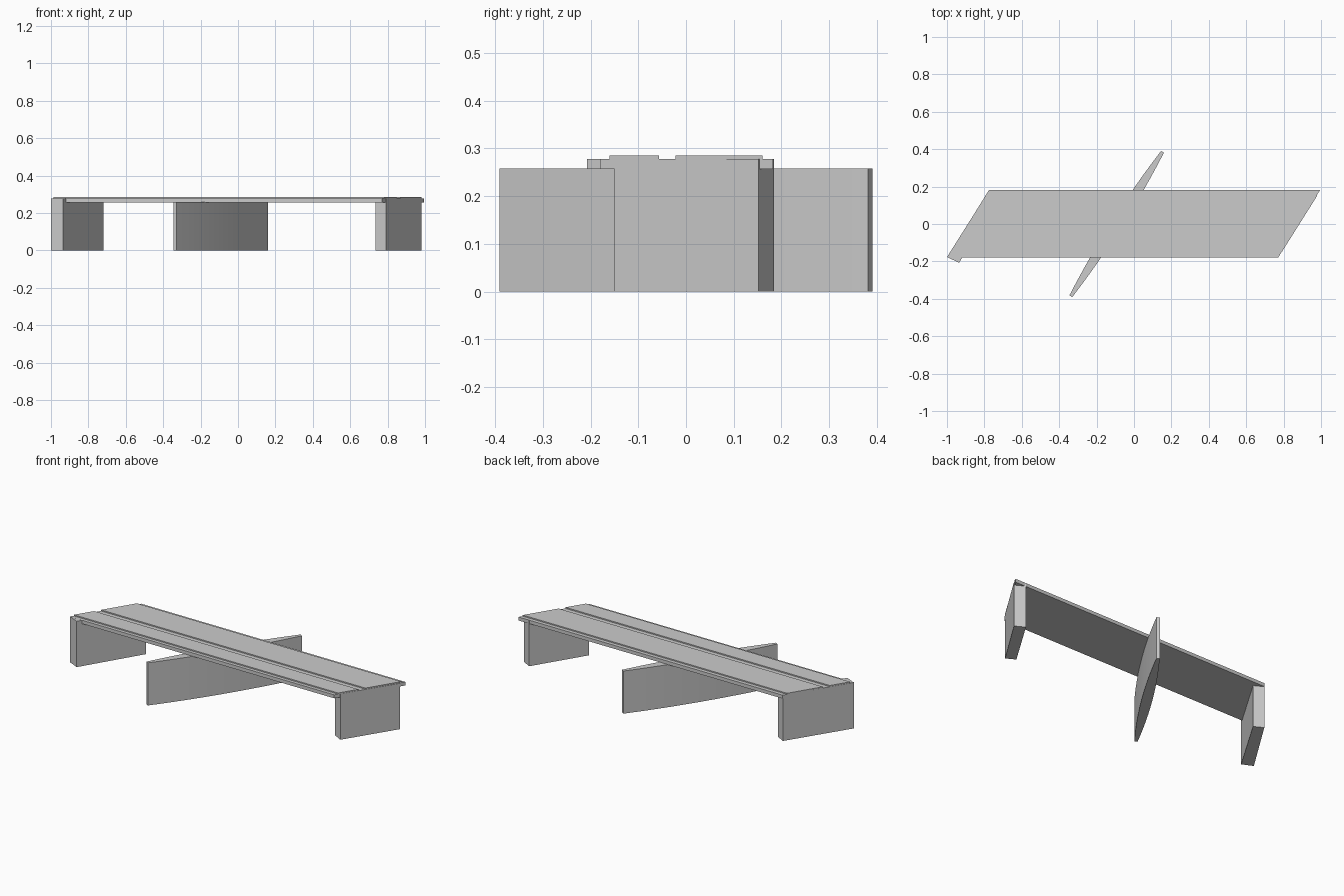
import bpy, bmesh

if "Cube" in bpy.data.objects:
    bpy.data.objects.remove(bpy.data.objects["Cube"])

SKEW = 0.62  # x shift per unit of y


def loft(name, ring_a, ring_b):
    """Closed solid between two matching outlines."""
    bm = bmesh.new()
    a = [bm.verts.new(p) for p in ring_a]
    b = [bm.verts.new(p) for p in ring_b]
    n = len(a)
    bm.faces.new(a)
    bm.faces.new(b[::-1])
    for i in range(n):
        j = (i + 1) % n
        bm.faces.new((a[j], a[i], b[i], b[j]))
    bmesh.ops.recalc_face_normals(bm, faces=bm.faces)
    mesh = bpy.data.meshes.new(name)
    bm.to_mesh(mesh)
    bm.free()
    obj = bpy.data.objects.new(name, mesh)
    bpy.context.collection.objects.link(obj)
    return obj


def prism(name, outline, top):
    return loft(name, [(x, y, 0) for x, y in outline], [(x, y, top) for x, y in outline])


# Bridge deck: cross-section with a raised roadway, median groove and low edge strips
section = [(-0.18, 0.257), (0.182, 0.257), (0.182, 0.278), (0.16, 0.278),
           (0.16, 0.285), (-0.022, 0.285), (-0.022, 0.278), (-0.057, 0.278),
           (-0.057, 0.285), (-0.16, 0.285), (-0.16, 0.278), (-0.18, 0.278)]
loft("bridge_deck",
     [(-0.888 + SKEW * y, y, z) for y, z in section],
     [(0.882 + SKEW * y, y, z) for y, z in section])

# Skewed end walls
prism("left_abutment", [(-1.0, -0.177), (-0.935, -0.207), (-0.72, 0.15), (-0.775, 0.18)], 0.2775)
prism("right_abutment", [(0.735, -0.12), (0.79, -0.15), (0.98, 0.152), (0.922, 0.184)], 0.2775)

# Middle pier: long blade, thick at the middle and thin at the blunt ends
ts = [-1 + i / 6 for i in range(13)]


def pier_point(t, side):
    w = side * (0.009 + 0.0205 * (1 - t * t))
    return (-0.0925 + 0.245 * t + 0.845 * w, 0.386 * t - 0.535 * w)


outline = [pier_point(t, 1) for t in ts] + [pier_point(t, -1) for t in reversed(ts)]
pier = prism("middle_pier", outline, 0.258)
bpy.context.view_layer.objects.active = pier
pier.select_set(True)
bpy.ops.object.shade_smooth_by_angle()
